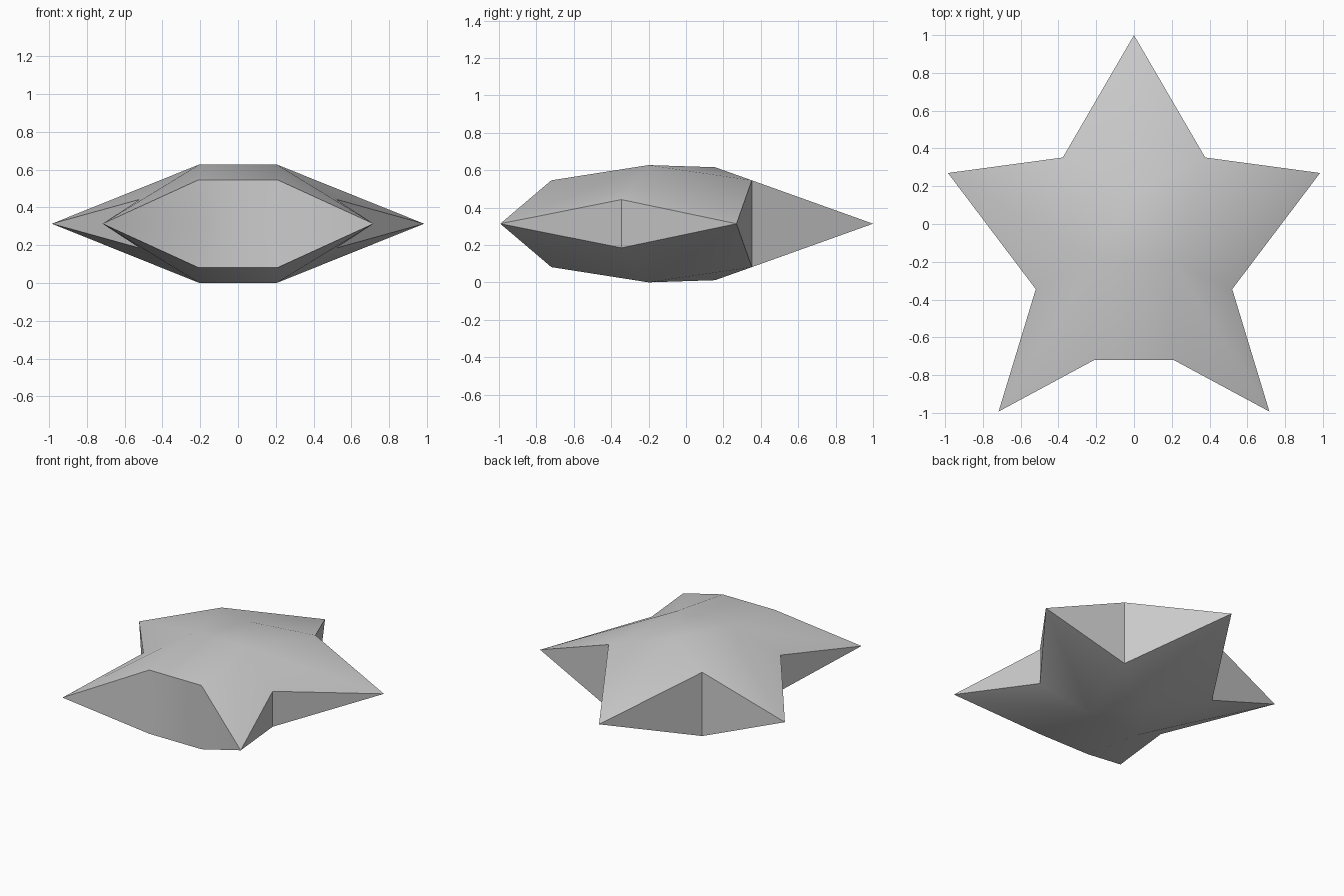
import bpy
import bmesh

if "Cube" in bpy.data.objects:
    bpy.data.objects.remove(bpy.data.objects["Cube"], do_unlink=True)

MID = 0.3135  # height of the star's horizontal symmetry plane

# Corners of one quarter, heights measured from the symmetry plane
corners = {
    "back_tip": (0, 1, 0),
    "back_notch": (0.377, 0.352, 0.232),
    "side_tip": (0.985, 0.27, 0),
    "side_notch": (0.52, -0.345, 0.129),
    "leg_tip": (0.717, -0.993, 0),
    "front_notch": (0.21, -0.72, 0.232),
    "front_mid": (0, -0.72, 0.232),
    "crown": (0.205, -0.2, MID),
    "crown_mid": (0, -0.2, MID),
    "crown_back": (0, 0.155, 0.302),
}

# Upper surface: each arm folds along a ridge from tip to crown
top_faces = [
    ("back_tip", "crown_back", "back_notch"),
    ("crown_back", "crown", "back_notch"),
    ("crown_back", "crown_mid", "crown"),
    ("back_notch", "crown", "side_tip"),
    ("side_tip", "crown", "side_notch"),
    ("side_notch", "crown", "leg_tip"),
    ("leg_tip", "crown", "front_notch"),
    ("front_notch", "crown", "crown_mid", "front_mid"),
]

bm = bmesh.new()
verts = {name: bm.verts.new(co) for name, co in corners.items()}
for face in top_faces:
    bm.faces.new([verts[n] for n in face])

# Notch walls drop from the rim to the symmetry plane
base = {}
for name in ("back_notch", "side_notch", "front_notch", "front_mid"):
    x, y, z = corners[name]
    base[name] = bm.verts.new((x, y, 0))
walls = [("back_tip", "back_notch"), ("side_tip", "back_notch"),
         ("side_tip", "side_notch"), ("leg_tip", "side_notch"),
         ("leg_tip", "front_notch")]
for tip, notch in walls:
    bm.faces.new((verts[tip], verts[notch], base[notch]))
bm.faces.new((verts["front_notch"], verts["front_mid"],
              base["front_mid"], base["front_notch"]))

mesh = bpy.data.meshes.new("star_body")
bm.to_mesh(mesh)
bm.free()
star = bpy.data.objects.new("star_body", mesh)
star.location.z = MID
bpy.context.collection.objects.link(star)
bpy.ops.object.select_all(action="DESELECT")
star.select_set(True)
bpy.context.view_layer.objects.active = star

# Mirror the quarter left-right and top-bottom
mirror = star.modifiers.new("mirror", "MIRROR")
mirror.use_axis = (True, False, True)
mirror.merge_threshold = 0.0005
bpy.ops.object.modifier_apply(modifier=mirror.name)

# Join the wall halves and make normals face outward
bm = bmesh.new()
bm.from_mesh(star.data)
bmesh.ops.remove_doubles(bm, verts=bm.verts, dist=0.0005)
bmesh.ops.recalc_face_normals(bm, faces=bm.faces)
bm.to_mesh(star.data)
bm.free()

# Plain grey finish
grey = bpy.data.materials.new("light_grey")
grey.use_nodes = True
color = (0.6, 0.6, 0.6, 1)
grey.diffuse_color = color
grey.node_tree.nodes["Principled BSDF"].inputs["Base Color"].default_value = color
star.data.materials.append(grey)
bpy.ops.object.shade_smooth_by_angle(angle=0.56)
